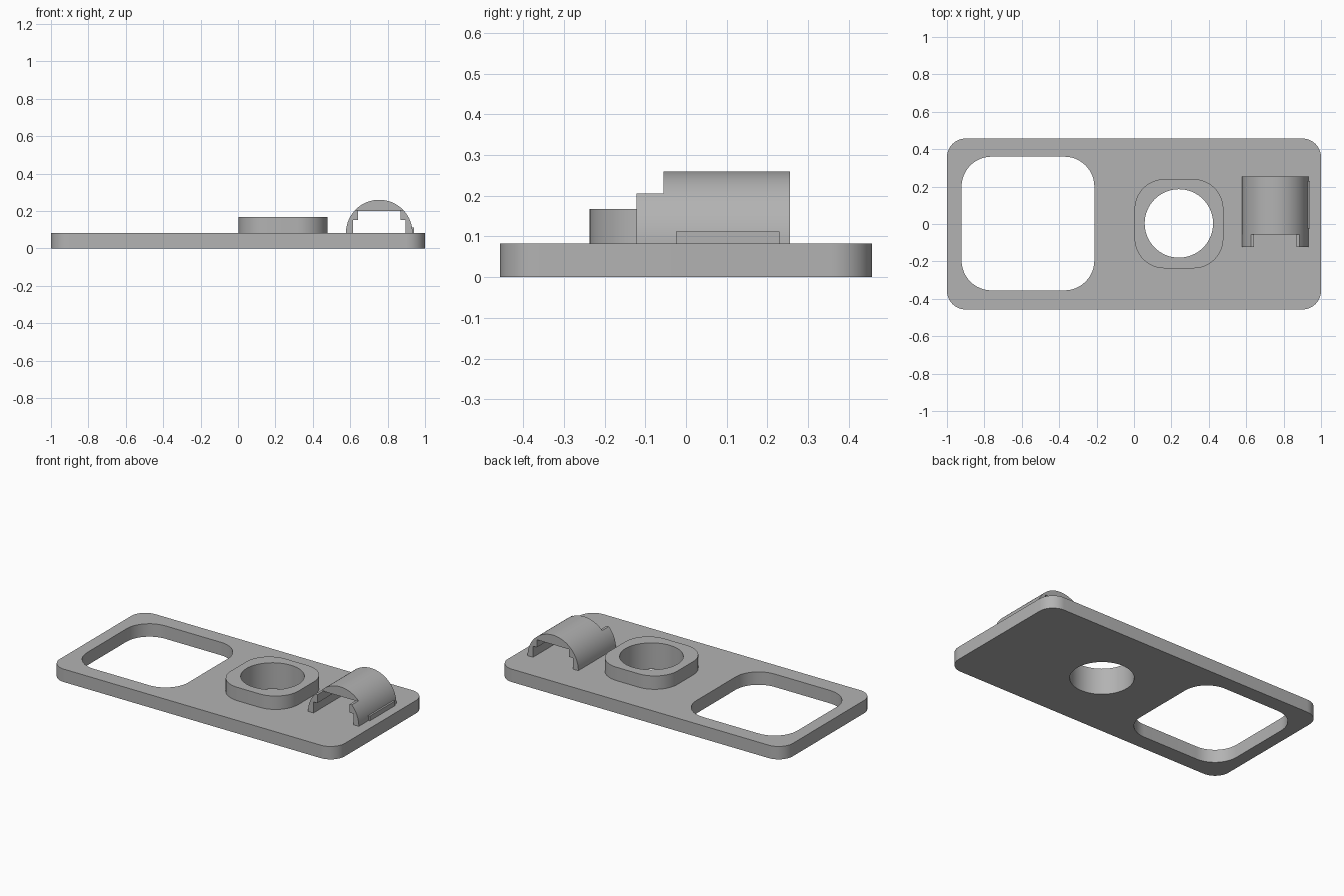
import bpy, bmesh
from math import sin, cos, pi, asin, radians
from mathutils import Matrix, Vector

if "Cube" in bpy.data.objects:
    bpy.data.objects.remove(bpy.data.objects["Cube"])

grey = bpy.data.materials.new("grey plastic")
grey.use_nodes = True
colour = (0.45, 0.45, 0.45, 1)
grey.diffuse_color = colour
grey.node_tree.nodes["Principled BSDF"].inputs["Base Color"].default_value = colour


def arc(cx, cy, r, start, end, steps):
    """Points along a circular arc."""
    angles = [start + (end - start) * i / steps for i in range(steps + 1)]
    return [(cx + r * cos(a), cy + r * sin(a)) for a in angles]


def rounded(x0, x1, y0, y1, r):
    """Outline of a rectangle with rounded corners."""
    corners = [(x1 - r, y1 - r), (x0 + r, y1 - r), (x0 + r, y0 + r), (x1 - r, y0 + r)]
    points = []
    for i, (cx, cy) in enumerate(corners):
        points += arc(cx, cy, r, i * pi / 2, (i + 1) * pi / 2, 12)
    return points


def prism(name, loops, low, high, matrix=Matrix()):
    """Solid from an outline (and any holes), extruded between two heights."""
    bm = bmesh.new()
    edges = []
    for loop in loops:
        verts = [bm.verts.new((x, y, low)) for x, y in loop]
        edges += [bm.edges.new((v, verts[i - 1])) for i, v in enumerate(verts)]
    bmesh.ops.triangle_fill(bm, edges=edges, use_beauty=True)
    result = bmesh.ops.extrude_face_region(bm, geom=bm.faces[:])
    moved = [g for g in result["geom"] if isinstance(g, bmesh.types.BMVert)]
    bmesh.ops.translate(bm, verts=moved, vec=Vector((0, 0, high - low)))
    bmesh.ops.transform(bm, matrix=matrix, verts=bm.verts)
    bmesh.ops.recalc_face_normals(bm, faces=bm.faces)
    mesh = bpy.data.meshes.new(name)
    bm.to_mesh(mesh)
    bm.free()
    mesh.materials.append(grey)
    obj = bpy.data.objects.new(name, mesh)
    bpy.context.collection.objects.link(obj)
    bpy.ops.object.select_all(action="DESELECT")
    obj.select_set(True)
    bpy.context.view_layer.objects.active = obj
    bpy.ops.object.shade_smooth_by_angle(angle=radians(30))
    return obj


TOP = 0.082

# Base plate with a rounded window and a round hole
hole = arc(0.24, 0.003, 0.183, 0, 2 * pi, 64)[:-1]
window = rounded(-0.922, -0.212, -0.355, 0.36, 0.16)
prism("base_plate", [rounded(-1, 1, -0.457, 0.457, 0.1), window, hole], 0, TOP)

# Raised collar around the hole
prism("hole_collar", [rounded(0.003, 0.478, -0.237, 0.24, 0.16), hole], TOP, 0.167)

# Arched clip: profile stands upright and runs front to back
R, CEILING, SHOULDER = 0.178, 0.118, 0.123
upright = Matrix.Translation((0.755, 0, TOP)) @ Matrix.Rotation(pi / 2, 4, "X")
inner = [(0.113, 0.07), (0.14, 0.07), (0.14, 0)]
left_inner = [(-x, y) for x, y in reversed(inner)]
vault = arc(0, 0, R, 0, pi, 48) + left_inner
vault += [(-0.113, CEILING), (0.113, CEILING)] + inner
prism("clip_arch", [vault], -0.255, 0.055, upright)

# Low side walls reaching forward of the arch
wall = arc(0, 0, R, 0, asin(SHOULDER / R), 12) + [(0.113, SHOULDER)] + inner
for side, sign in (("left", 1), ("right", -1)):
    prism("clip_wall_" + side, [[(sign * x, y) for x, y in wall]], 0.055, 0.122, upright)

# Small ledge along the outer foot of the clip
ledge = [(0.915, -0.025), (0.942, -0.025), (0.942, 0.23), (0.915, 0.23)]
prism("clip_ledge", [ledge], TOP, 0.112)
